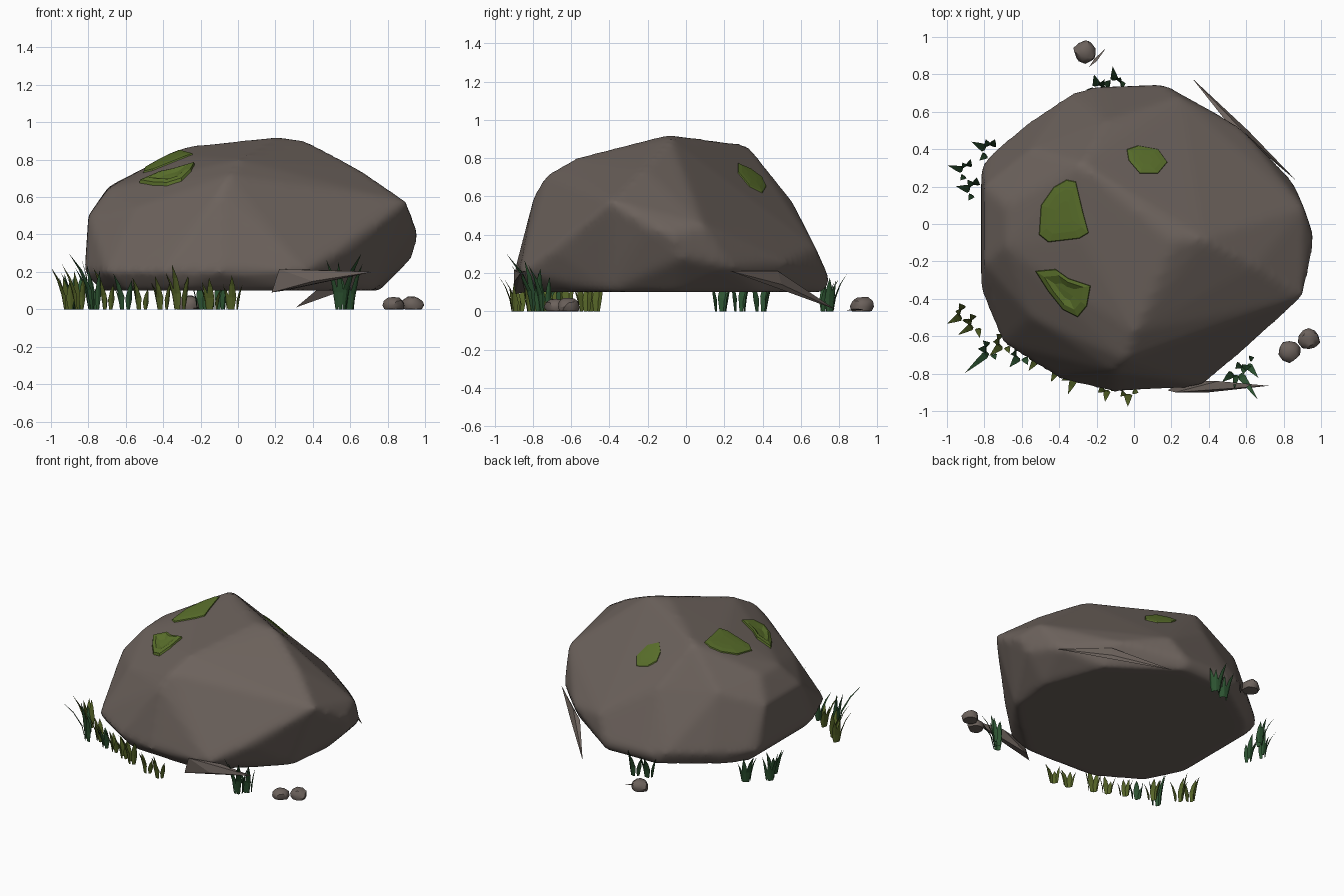
import bpy, bmesh, math, random
from mathutils import Vector
from mathutils.bvhtree import BVHTree

random.seed(4)
cube = bpy.data.objects.get("Cube")
if cube:
    bpy.data.objects.remove(cube, do_unlink=True)


def material(name, colour):
    m = bpy.data.materials.new(name)
    m.use_nodes = True
    m.diffuse_color = (*colour, 1)
    bsdf = m.node_tree.nodes["Principled BSDF"]
    bsdf.inputs["Base Color"].default_value = (*colour, 1)
    bsdf.inputs["Roughness"].default_value = 0.9
    return m


STONE = material("grey brown stone", (0.15, 0.122, 0.107))
MOSS = material("moss green", (0.105, 0.165, 0.025))
DARK = material("dark grass green", (0.025, 0.085, 0.03))
OLIVE = material("olive grass green", (0.09, 0.125, 0.02))


def finish(bm, name, mat):
    mesh = bpy.data.meshes.new(name)
    bm.to_mesh(mesh)
    bm.free()
    mesh.materials.append(mat)
    obj = bpy.data.objects.new(name, mesh)
    bpy.context.collection.objects.link(obj)
    return obj


def select(obj):
    bpy.ops.object.select_all(action="DESELECT")
    obj.select_set(True)
    bpy.context.view_layer.objects.active = obj


def hull(name, points, mat):
    """Closed convex solid around a few corner points."""
    bm = bmesh.new()
    for p in points:
        bm.verts.new(p)
    res = bmesh.ops.convex_hull(bm, input=bm.verts)
    loose = {g for g in res["geom_interior"] + res["geom_unused"]
             if isinstance(g, bmesh.types.BMVert)}
    bmesh.ops.delete(bm, geom=list(loose), context="VERTS")
    bmesh.ops.recalc_face_normals(bm, faces=bm.faces)
    return finish(bm, name, mat)


# Boulder: corner points of the underside, the belly and the crown
underside = [(-.73, .3), (-.73, -.35), (-.6, -.61), (-.3, -.79), (.27, -.81),
             (.72, -.4), (.76, -.05), (.6, .4), (.15, .72), (-.26, .7), (-.62, .45)]
belly = [(-.82, .3, .2), (-.82, -.35, .2), (-.7, -.64, .2), (-.4, -.83, .2),
         (-.1, -.9, .2), (.36, -.87, .2), (.58, -.68, .31), (.905, -.39, .575),
         (.945, -.2, .44), (.965, -.07, .4), (.935, -.02, .28), (.91, .09, .45),
         (.85, .23, .23), (.57, .52, .25), (.25, .68, .33), (.15, .755, .16),
         (-.2, .74, .17), (-.33, .7, .2), (-.57, .54, .2), (-.77, .37, .2)]
crown = [(-.8, .2, .5), (-.8, -.22, .5), (-.69, .1, .66), (-.69, -.12, .65),
         (-.28, -.07, .815), (-.28, .32, .872), (.22, -.09, .925), (.37, -.08, .9),
         (.65, -.22, .75), (0, -.58, .8), (-.05, -.73, .715), (-.1, -.79, .62),
         (.5, -.5, .66), (-.55, -.5, .54), (-.15, .55, .585), (-.55, .4, .6)]
rock = hull("boulder", [(x, y, .1) for x, y in underside] + belly + crown, STONE)
remesh = rock.modifiers.new("Remesh", "REMESH")
remesh.mode = "VOXEL"
remesh.voxel_size = 0.025
soften = rock.modifiers.new("Soften", "SMOOTH")
soften.factor = 0.5
soften.iterations = 7
select(rock)
for mod in ("Remesh", "Soften"):
    bpy.ops.object.modifier_apply(modifier=mod)
bpy.ops.object.shade_smooth()
surface = BVHTree.FromPolygons([v.co.copy() for v in rock.data.vertices],
                               [tuple(p.vertices) for p in rock.data.polygons])


def moss_patch(name, outline, rim=.008, middle=.014):
    """Thin pad draped over the boulder, tucked in along its rim."""
    bm = bmesh.new()
    centre = sum((Vector(p) for p in outline), Vector((0, 0))) / len(outline)

    def drape(p, lift):
        hit, normal, _, _ = surface.ray_cast(Vector((p.x, p.y, 2)), Vector((0, 0, -1)))
        return bm.verts.new(hit + Vector((0, 0, lift)))

    rings = [[drape(centre.lerp(Vector(p), s), lift) for p in outline]
             for s, lift in ((1, -.006), (.96, rim), (.7, rim + .004), (.35, middle))]
    n = len(outline)
    for a, b in zip(rings, rings[1:]):
        for i in range(n):
            j = (i + 1) % n
            bm.faces.new((a[i], a[j], b[j], b[i]))
    mid = drape(centre, middle)
    for i in range(n):
        bm.faces.new((rings[-1][i], rings[-1][(i + 1) % n], mid))
    bm.normal_update()
    if sum(f.normal.z for f in bm.faces) < 0:
        bmesh.ops.reverse_faces(bm, faces=bm.faces)
    return finish(bm, name, MOSS)


moss_patch("moss_top", [(-.36, .24), (-.31, .23), (-.27, .06), (-.24, -.05), (-.29, -.08),
                        (-.46, -.1), (-.51, -.06), (-.5, .1), (-.43, .2)])
moss_patch("moss_front", [(-.53, -.25), (-.42, -.24), (-.35, -.29), (-.23, -.33),
                          (-.25, -.44), (-.3, -.5), (-.38, -.46), (-.46, -.36)],
           rim=.017, middle=.004)
moss_patch("moss_back", [(-.04, .4), (.02, .42), (.13, .4), (.18, .33),
                         (.13, .27), (.03, .27), (-.03, .34)])

# Stone slivers leaning against the boulder
hull("front_sliver", [(.22, -.9, .215), (.72, -.865, .2), (.18, -.89, .09),
                      (.25, -.84, .1), (.4, -.9, .15), (.45, -.84, .21)], STONE)
hull("back_sliver", [(.31, .78, .01), (.87, .23, .21), (.6, .48, .21),
                     (.61, .5, .14), (.5, .54, .17)], STONE)
hull("ground_sliver", [(-.24, .84, .005), (-.15, .94, .01), (-.2, .87, .012),
                       (-.21, .885, .005)], STONE)


# Pebbles: squashed, faceted stones with flat bottoms
def pebble(name, x, y, r, height):
    bm = bmesh.new()
    bmesh.ops.create_icosphere(bm, subdivisions=2, radius=1)
    for v in bm.verts:
        v.co *= random.uniform(.88, 1.08)
        v.co.z = max(v.co.z, -.45)
        v.co = (x + v.co.x * r, y + v.co.y * r, (v.co.z + .45) / 1.45 * height)
    obj = finish(bm, name, STONE)
    select(obj)
    bpy.ops.object.shade_smooth_by_angle(angle=math.radians(35))


pebble("pebble_left", .83, -.68, .06, .068)
pebble("pebble_right", .935, -.615, .06, .072)
pebble("pebble_back", -.26, .92, .063, .08)


# Grass: slim folded blades gathered in outward-leaning tufts
def blade(bm, base, heading, height, lean, width):
    out = Vector((math.cos(heading), math.sin(heading), 0))
    side = Vector((-out.y, out.x, 0))
    rings = []
    for t, w in ((0, .5), (.35, 1), (.7, .65)):
        c = base + out * lean * t * t + Vector((0, 0, height * t))
        rings.append([bm.verts.new(c + side * width * w),
                      bm.verts.new(c + out * width * w * .3),
                      bm.verts.new(c - side * width * w)])
    tip = bm.verts.new(base + out * lean + Vector((0, 0, height)))
    for i in range(3):
        j = (i + 1) % 3
        for a, b in zip(rings, rings[1:]):
            bm.faces.new((a[i], a[j], b[j], b[i]))
        bm.faces.new((rings[-1][i], rings[-1][j], tip))
    bm.faces.new(rings[0])


def tuft(name, x, y, height, mat, reach=.38):
    bm = bmesh.new()
    outward = math.atan2(y, x)
    for turn in (-1.5, -.75, 0, 1.2):
        heading = outward + turn
        base = Vector((x, y, 0)) + .028 * Vector((math.cos(heading), math.sin(heading), 0))
        tall = height * (random.uniform(.6, .9) if turn else 1)
        lean = tall * (random.uniform(.15, .3) if turn else reach)
        blade(bm, base, heading, tall, lean, random.uniform(.017, .023))
    bmesh.ops.recalc_face_normals(bm, faces=bm.faces)
    finish(bm, name, mat)


dark_tufts = [(-.89, .28, .22), (-.85, .18, .2), (-.77, .39, .22), (-.19, .71, .17),
              (-.1, .74, .2), (-.6, -.69, .19), (.59, -.73, .24)]
olive_tufts = [(-.9, -.48, .22), (-.84, -.53, .24), (-.69, -.63, .22), (-.51, -.71, .17),
               (-.4, -.76, .18), (-.31, -.8, .24), (-.14, -.86, .17), (-.03, -.88, .18)]
for label, spots, mat in (("dark_grass", dark_tufts, DARK), ("olive_grass", olive_tufts, OLIVE)):
    for n, (x, y, h) in enumerate(spots):
        tuft(f"{label}_{n + 1}", x, y, h, mat)
tuft("tall_grass_right", -.76, -.67, .3, DARK, reach=.55)
tuft("tall_grass_left", .55, -.78, .3, DARK, reach=.55)
